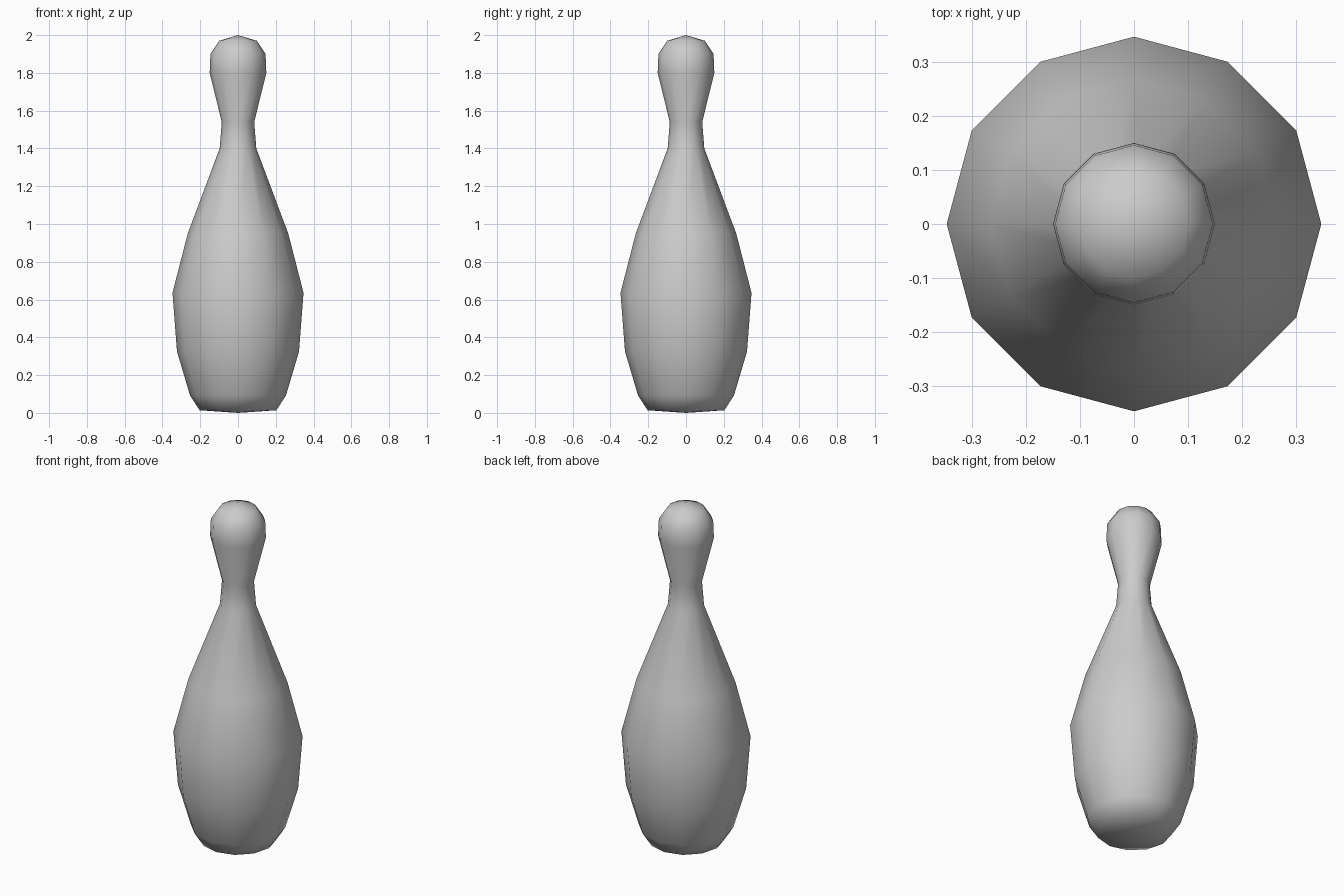
import bpy, bmesh, math

if "Cube" in bpy.data.objects:
    bpy.data.objects.remove(bpy.data.objects["Cube"])

SIDES = 12
# Outline from base to crown: (radius, height)
PROFILE = [(0.203, 0.014), (0.254, 0.092), (0.323, 0.325), (0.347, 0.635),
           (0.266, 0.95), (0.097, 1.40), (0.086, 1.54), (0.15, 1.80),
           (0.146, 1.90), (0.10, 1.97)]

bm = bmesh.new()

# Rings around the vertical axis
rings = []
for r, z in PROFILE:
    rings.append([bm.verts.new((r * math.cos(math.tau * i / SIDES),
                                r * math.sin(math.tau * i / SIDES), z))
                  for i in range(SIDES)])
bottom = bm.verts.new((0, 0, 0))
top = bm.verts.new((0, 0, 2))

# Side walls and the two end caps
for i in range(SIDES):
    j = (i + 1) % SIDES
    for low, high in zip(rings, rings[1:]):
        bm.faces.new((low[i], low[j], high[j], high[i]))
    bm.faces.new((bottom, rings[0][j], rings[0][i]))
    bm.faces.new((top, rings[-1][i], rings[-1][j]))

# Smooth shading over the whole pin
for f in bm.faces:
    f.smooth = True

mesh = bpy.data.meshes.new("bowling_pin")
bm.to_mesh(mesh)
bm.free()
bpy.context.collection.objects.link(bpy.data.objects.new("bowling_pin", mesh))
